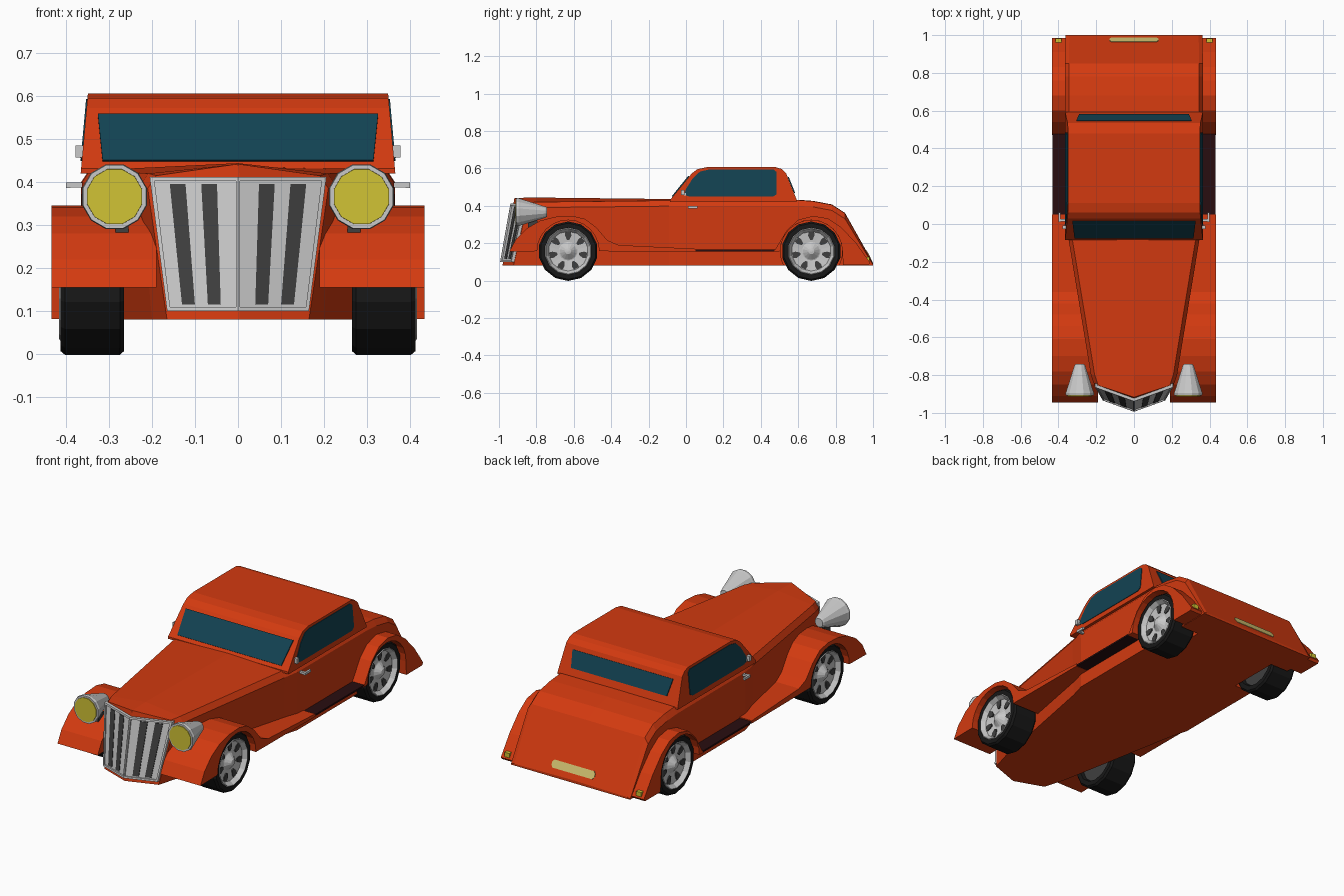
import bpy, bmesh, math
from mathutils import Vector as V

if "Cube" in bpy.data.objects:
    bpy.data.objects.remove(bpy.data.objects["Cube"])


def colour(name, r, g, b):
    m = bpy.data.materials.new(name)
    m.diffuse_color = (r, g, b, 1)
    m.use_nodes = True
    m.node_tree.nodes["Principled BSDF"].inputs["Base Color"].default_value = m.diffuse_color
    return m


RED = colour("red paint", .65, .042, .005)
MAROON = colour("dark step", .022, .004, .005)
BLACK = colour("tyre black", .009, .009, .009)
CHROME = colour("chrome grey", .58, .58, .58)
GREY = colour("dark grey", .05, .05, .05)
GLASS = colour("teal glass", .006, .055, .085)
LAMP = colour("lamp yellow", .64, .55, .035)
PALE = colour("pale plate", .62, .52, .16)


def loft(name, rings, mat):
    """Closed solid through equal-length rings of points."""
    bm = bmesh.new()
    vs = [[bm.verts.new(p) for p in r] for r in rings]
    n = len(vs[0])
    for a, b in zip(vs, vs[1:]):
        for i in range(n):
            j = (i + 1) % n
            bm.faces.new((a[i], a[j], b[j], b[i]))
    bm.faces.new(vs[0][::-1])
    bm.faces.new(vs[-1])
    bmesh.ops.recalc_face_normals(bm, faces=bm.faces)
    me = bpy.data.meshes.new(name)
    bm.to_mesh(me)
    bm.free()
    me.materials.append(mat)
    ob = bpy.data.objects.new(name, me)
    bpy.context.collection.objects.link(ob)
    return ob


def slab(name, pts, vec, mat):
    return loft(name, [pts, [V(p) + V(vec) for p in pts]], mat)


def prism(name, yz, x0, x1, mat):
    return slab(name, [(x0, y, z) for y, z in yz], (x1 - x0, 0, 0), mat)


def lathe(name, prof, c, axis, n, mat):
    """Revolve (position, radius) pairs about the x or y axis."""
    rings = []
    for a, r in prof:
        ring = []
        for i in range(n):
            t = 2 * math.pi * (i + .5) / n
            u, w = r * math.cos(t), r * math.sin(t)
            ring.append((a, c[0] + u, c[1] + w) if axis == "x" else (c[0] + u, a, c[1] + w))
        rings.append(ring)
    return loft(name, rings, mat)


def box(name, c, d, mat):
    x, y, z = c
    a, b, h = d[0] / 2, d[1] / 2, d[2] / 2
    return prism(name, [(y - b, z - h), (y + b, z - h), (y + b, z + h), (y - b, z + h)], x - a, x + a, mat)


def prow(x, z):
    return -.978 + .36 * abs(x) + .177 * (z - .1)


# main body: hood, cowl and sloping tail in one loft
def section(y, wb, ws, zs, zc, k=1):
    half = [(wb, .08), (ws, max(zs - .03, .085)), (ws - .02, max(zs, .09))]
    pts = [(0, .08)] + half + [(0, max(zc, .095))] + [(-x, z) for x, z in half[::-1]]
    return [(x * k, prow(x * k, z) if y is None else y, z) for x, z in pts]


body = loft("body", [
    section(None, .165, .21, .415, .442, .02), section(None, .165, .21, .415, .442),
    section(-.80, .2, .228, .42, .444), section(-.09, .335, .345, .428, .436),
    section(0, .36, .363, .43, .434), section(.6, .36, .365, .43, .432),
    section(.68, .36, .365, .424, .426), section(.78, .36, .365, .405, .407),
    section(.85, .36, .365, .36, .362), section(1.0, .36, .362, .08, .08)], RED)

WHEELS = {"front": -.63, "rear": .67}
# rear wheel wells cut from the body
for s in (1, -1):
    cut = lathe("well_cutter", [(s * .25, .166), (s * .5, .166)], (WHEELS["rear"], .157), "x", 24, RED)
    cut.hide_render = True
    mod = body.modifiers.new("well", "BOOLEAN")
    mod.operation, mod.object, mod.solver = "DIFFERENCE", cut, "EXACT"
    bpy.context.view_layer.objects.active = body
    bpy.ops.object.modifier_apply(modifier=mod.name)
    bpy.data.objects.remove(cut)


# cabin with slightly leaning sides
def side_x(z):
    return .365 - .09 * (z - .43)


cab = [(-.085, .42), (-.085, .432), (.03, .572), (.06, .595), (.11, .606), (.48, .606), (.51, .597),
       (.535, .575), (.592, .432), (.592, .42)]
loft("cabin", [[(s * side_x(z), y, z) for y, z in cab] for s in (1, -1)], RED)


# windscreen and rear window
def pane(name, lo, hi, w0, w1, vec):
    slab(name, [(-w0, *lo), (w0, *lo), (w1, *hi), (-w1, *hi)], vec, GLASS)


pane("windscreen", (-.071, .447), (.017, .556), .315, .326, (0, -.005, .004))
pane("rear_window", (.578, .468), (.544, .553), .29, .305, (0, .005, .002))

glass = [(-.01, .458), (.0, .49), (.035, .545), (.075, .583), (.12, .593), (.47, .593), (.485, .58),
         (.485, .462), (.465, .449), (.02, .449)]


def arch(y, r=.166):
    return [(y + r * math.cos(t), .157 + r * math.sin(t)) for t in [math.pi * i / 12 for i in range(13)]]


front_fender = [(-.945, .155), (-.91, .22), (-.85, .28), (-.78, .32), (-.70, .341), (-.61, .346), (-.54, .33),
                (-.48, .285), (-.42, .215), (-.36, .19), (.05, .17), (.05, .155)]
rear_fender = [(.47, .155), (.5, .205), (.54, .27), (.6, .325), (.68, .346), (.76, .332), (.83, .285),
               (.91, .2), (.985, .095), (.975, .082), (.84, .082)]

for s, side in ((1, "right"), (-1, "left")):
    # side windows, fenders and running boards
    slab(side + "_window", [(s * (side_x(z) - .002), y, z) for y, z in glass], (s * .005, 0, 0), GLASS)
    prism(side + "_front_fender", front_fender + arch(-.63), s * .19, s * .434, RED)
    prism(side + "_rear_fender", rear_fender + arch(.67), s * .34, s * .434, RED)
    prism(side + "_running_board", [(.05, .156), (.48, .156), (.48, .165), (.05, .165)], s * .355, s * .432, MAROON)

    # wheels: tyre, dished rim, dark slots, hub cone
    for end, y in WHEELS.items():
        nm = f"{side}_{end}_"
        c = (y, .157)
        lathe(nm + "tyre", [(s * a, r) for a, r in
              ((.29, .115), (.265, .125), (.265, .15), (.275, .159), (.402, .159), (.413, .15), (.413, .126), (.38, .115))],
              c, "x", 14, BLACK)
        lathe(nm + "wheel_back", [(s * .283, .12), (s * .295, .12)], c, "x", 14, GREY)
        lathe(nm + "rim", [(s * a, r) for a, r in
              ((.37, .12), (.412, .127), (.416, .122), (.392, .106), (.386, .05), (.388, .045), (.412, .016), (.414, .004))],
              c, "x", 14, CHROME)
        for k in range(7):
            t = 2 * math.pi * k / 7 + math.pi / 2
            pts = []
            for r, h in ((.06, .1), (.06, -.1), (.085, -.2), (.103, -.15), (.103, .15), (.085, .2)):
                pts.append((s * .386, y + r * math.cos(t + h), .157 + r * math.sin(t + h)))
            slab(nm + "rim_slot", pts, (s * .008, 0, 0), GREY)

    # headlamp, lens and bracket
    c = (s * .287, .366)
    lathe(side + "_headlamp", [(-.742, .024), (-.75, .03), (-.885, .074), (-.895, .078), (-.908, .076)], c, "y", 12, CHROME)
    lathe(side + "_headlamp_lens", [(-.9, .067), (-.912, .066)], c, "y", 12, LAMP)
    box(side + "_lamp_bracket", (s * .27, -.82, .302), (.03, .05, .04), GREY)

    # door mirror and door handle
    box(side + "_mirror", (s * .362, -.018, .471), (.032, .018, .028), CHROME)
    box(side + "_mirror_stem", (s * .352, -.005, .462), (.03, .012, .012), CHROME)
    box(side + "_handle_post", (s * .375, .02, .393), (.035, .014, .012), CHROME)
    box(side + "_door_handle", (s * .395, .036, .393), (.011, .05, .013), CHROME)

    # tail lamp
    box(side + "_tail_lamp", (s * .4, .968, .115), (.03, .028, .024), LAMP)

    # grille half: panel, slots and raised frame
    def on_grille(u, z, lift):
        x = s * u * (.165 + .13 * (z - .1))
        return (x, prow(x, z) - lift, z)

    def grille_part(name, u0, u1, z0, z1, lift, depth, mat):
        slab(f"{side}_grille_{name}", [on_grille(u, z, lift) for u, z in ((u0, z0), (u1, z0), (u1, z1), (u0, z1))],
             (0, depth, 0), mat)

    grille_part("panel", 0, 1, .1, .412, .008, .014, CHROME)
    for u in (.24, .6):
        grille_part("slot", u, u + .18, .115, .396, .011, .006, GREY)
    grille_part("outer_bar", .95, 1, .1, .412, .016, .01, CHROME)
    grille_part("centre_bar", 0, .025, .1, .412, .016, .01, CHROME)
    grille_part("top_bar", 0, 1, .402, .412, .016, .01, CHROME)
    grille_part("bottom_bar", 0, 1, .1, .109, .016, .01, CHROME)

# rear number plate on the sloping tail
slab("rear_plate", [(x, y, z) for x, y, z in (
    (-.13, .966, .145), (-.12, .96, .156), (.12, .96, .156), (.13, .966, .145),
    (.13, .974, .13), (.12, .98, .119), (-.12, .98, .119), (-.13, .974, .13))], (0, .007, .004), PALE)
